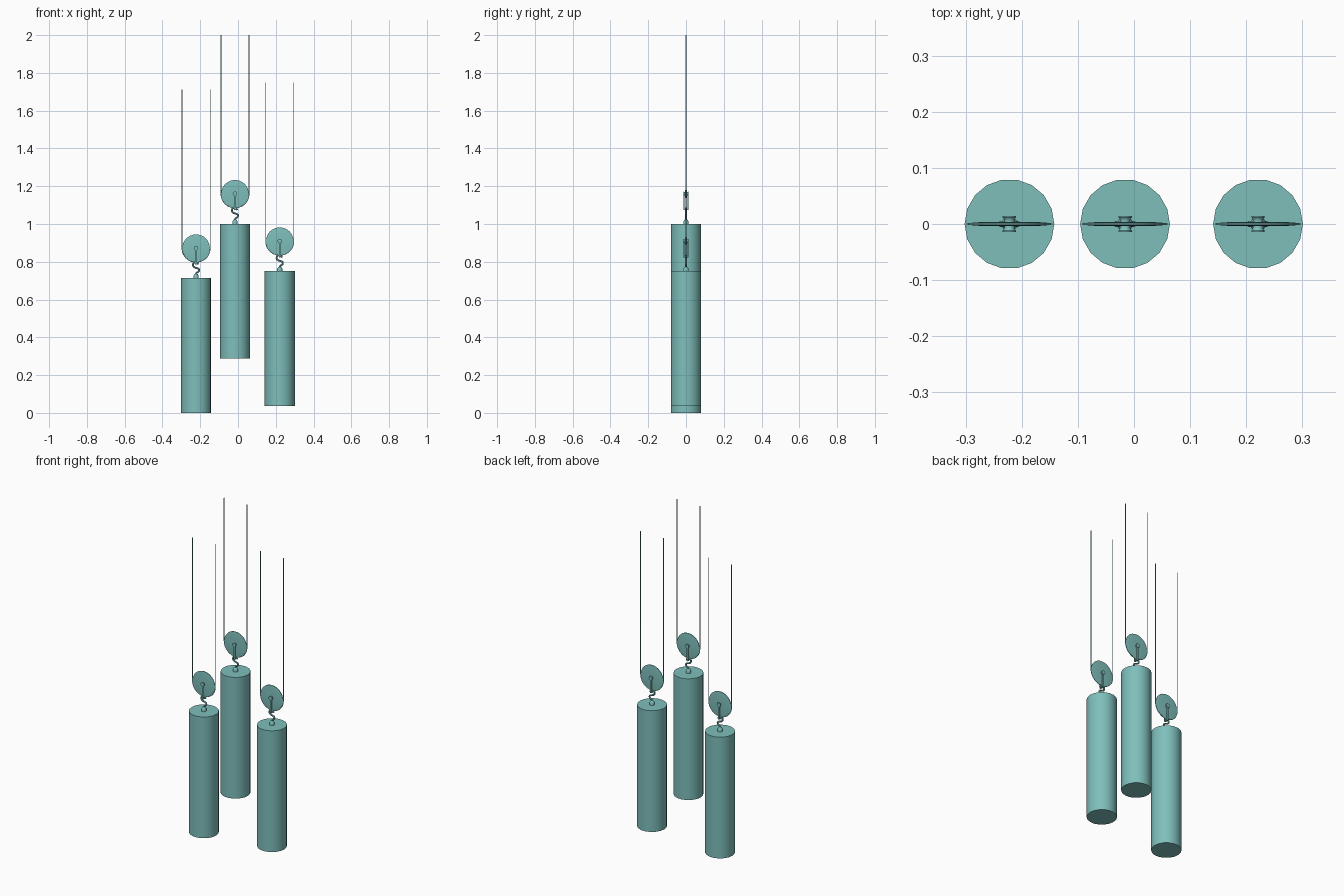
import bpy, bmesh
from math import sin, cos, pi, radians
from mathutils import Matrix, Vector

if "Cube" in bpy.data.objects:
    bpy.data.objects.remove(bpy.data.objects["Cube"], do_unlink=True)

teal = bpy.data.materials.new("muted_teal")
teal.use_nodes = True
COLOUR = (0.21, 0.52, 0.50, 1)
teal.diffuse_color = COLOUR
teal.node_tree.nodes["Principled BSDF"].inputs["Base Color"].default_value = COLOUR

WEIGHT_R, WEIGHT_H = 0.08, 0.713
WHEEL_R, WHEEL_Z = 0.073, 0.872
TOP = 1.712


def finish(obj, origin, angle=40):
    """Place, colour and shade a part."""
    obj.location = origin
    obj.data.materials.append(teal)
    bpy.ops.object.select_all(action="DESELECT")
    obj.select_set(True)
    bpy.context.view_layer.objects.active = obj
    bpy.ops.object.shade_smooth_by_angle(angle=radians(angle))
    return obj


def add_mesh(name, bm, origin):
    bmesh.ops.recalc_face_normals(bm, faces=bm.faces)
    mesh = bpy.data.meshes.new(name)
    bm.to_mesh(mesh)
    bm.free()
    obj = bpy.data.objects.new(name, mesh)
    bpy.context.collection.objects.link(obj)
    return finish(obj, origin)


def lathe(name, profile, sides, origin, along_y=False):
    """Spin (radius, height) points, capping both ends."""
    bm = bmesh.new()
    rings = [[bm.verts.new((r * cos(2 * pi * i / sides), r * sin(2 * pi * i / sides), h))
              for i in range(sides)] for r, h in profile]
    for a, b in zip(rings, rings[1:]):
        for i in range(sides):
            j = (i + 1) % sides
            bm.faces.new((a[i], a[j], b[j], b[i]))
    bm.faces.new(rings[0])
    bm.faces.new(rings[-1])
    if along_y:
        bm.transform(Matrix.Rotation(pi / 2, 4, "X"))
    return add_mesh(name, bm, origin)


def tube(name, points, radius, origin, smooth=False):
    """Sweep a round section along a path and keep it as a mesh."""
    curve = bpy.data.curves.new(name + "_path", "CURVE")
    curve.dimensions = "3D"
    curve.bevel_depth, curve.bevel_resolution = radius, 2
    curve.use_fill_caps = True
    spline = curve.splines.new("NURBS" if smooth else "POLY")
    spline.points.add(len(points) - 1)
    for p, co in zip(spline.points, points):
        p.co = (*co, 1)
    if smooth:
        spline.use_endpoint_u = True
        spline.order_u = 3
        spline.resolution_u = 4
    path = bpy.data.objects.new(name + "_path", curve)
    bpy.context.collection.objects.link(path)
    graph = bpy.context.evaluated_depsgraph_get()
    mesh = bpy.data.meshes.new_from_object(path.evaluated_get(graph))
    bpy.data.objects.remove(path, do_unlink=True)
    obj = bpy.data.objects.new(name, mesh)
    bpy.context.collection.objects.link(obj)
    mesh.materials.clear()
    return finish(obj, origin)


def strap(name, origin):
    """Flat U-shaped bracket that straddles the wheel and carries the axle."""
    bm = bmesh.new()

    def slab(size, centre):
        bmesh.ops.create_cube(bm, size=1, matrix=Matrix.Translation(centre)
                              @ Matrix.Diagonal((*size, 1)))

    drop = 0.085
    for side in (-1, 1):
        slab((0.010, 0.003, drop), Vector((0, side * 0.0105, WHEEL_Z - drop / 2)))
    slab((0.010, 0.024, 0.004), Vector((0, 0, WHEEL_Z - drop)))
    return add_mesh(name, bm, origin)


def hanging_weight(label, x, z):
    o = (x, 0, z)
    lathe(label + "_weight", [(WEIGHT_R, 0), (WEIGHT_R, WEIGHT_H)], 18, o)

    # Stud on top of the weight
    lathe(label + "_stud", [(0.014, WEIGHT_H), (0.014, WEIGHT_H + 0.012),
                            (0.009, WEIGHT_H + 0.021), (0.004, WEIGHT_H + 0.024)], 12, o)

    # S-shaped hook between stud and strap
    hook = [(0, 0, 0.73), (0, 0, 0.742), (0.016, 0, 0.748), (0.016, 0, 0.764),
            (-0.004, 0, 0.768), (-0.018, 0, 0.778), (-0.014, 0, 0.797),
            (0.006, 0, 0.798), (0.012, 0, 0.786)]
    tube(label + "_hook", hook, 0.005, o, smooth=True)
    strap(label + "_strap", o)

    # Pulley wheel, thin and tapered towards its rim, with a waisted axle
    hub = (x, 0, z + WHEEL_Z)
    lathe(label + "_pulley_wheel", [(0.02, -0.004), (0.06, -0.003), (WHEEL_R, -0.0015),
                                    (WHEEL_R, 0.0015), (0.06, 0.003), (0.02, 0.004)],
          32, hub, along_y=True)
    half = [(0.009, 0.006), (0.010, 0.010), (0.012, 0.012), (0.012, 0.0145)]
    lathe(label + "_axle", [(r, -h) for r, h in reversed(half)] + half, 14, hub, along_y=True)

    # Cable passing under the wheel and up both sides
    r = WHEEL_R + 0.0015
    under = [(-r * cos(pi * i / 24), 0, WHEEL_Z - r * sin(pi * i / 24)) for i in range(25)]
    tube(label + "_cable", [(-r, 0, TOP)] + under + [(r, 0, TOP)], 0.002, o)


for label, x, z in (("right", -0.222, 0), ("middle", -0.016, 0.288), ("left", 0.221, 0.037)):
    hanging_weight(label, x, z)
